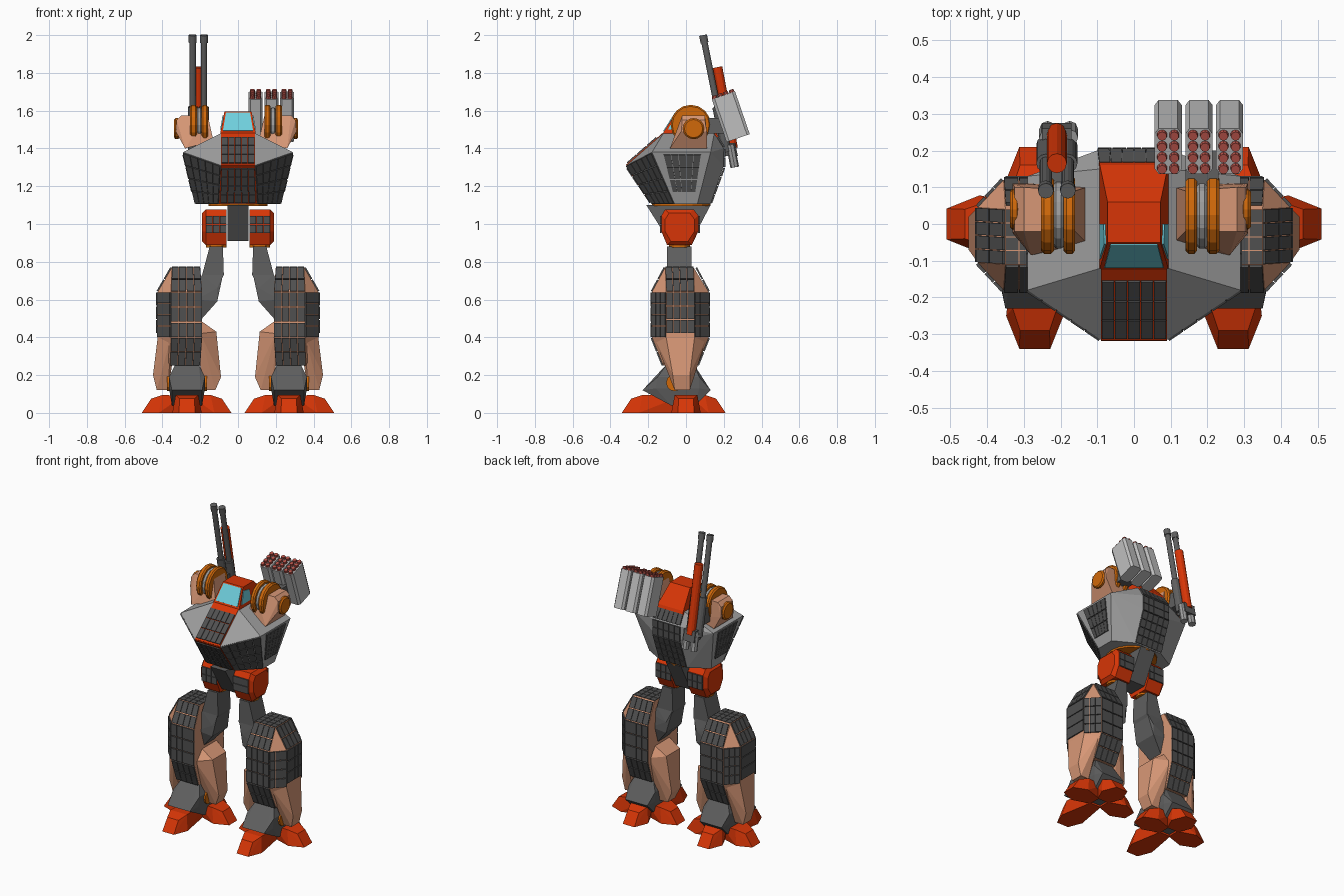
import bpy, bmesh
from math import radians
from mathutils import Vector, Matrix

old = bpy.data.objects.get("Cube")
if old:
    bpy.data.objects.remove(old, do_unlink=True)


def material(name, r, g, b):
    mat = bpy.data.materials.new(name)
    mat.use_nodes = True
    mat.diffuse_color = (r, g, b, 1)
    shader = next(n for n in mat.node_tree.nodes if n.type == 'BSDF_PRINCIPLED')
    shader.inputs["Base Color"].default_value = (r, g, b, 1)
    return mat


TAN = material("tan armour", .68, .31, .18)
RED = material("red orange", .68, .036, .002)
ORANGE = material("amber joint", .63, .14, .003)
TILE = material("charcoal tile", .08, .08, .08)
STEEL = material("steel grey", .115, .115, .115)
DECK = material("deck grey", .34, .34, .34)
POD = material("pale grey", .52, .52, .52)
GLASS = material("cyan glass", .16, .62, .72)
WARHEAD = material("warhead red", .5, .09, .07)


def finish(name, bm, mat, mirror=False, shift=0):
    bmesh.ops.recalc_face_normals(bm, faces=bm.faces)
    mesh = bpy.data.meshes.new(name)
    bm.to_mesh(mesh)
    bm.free()
    mesh.materials.append(mat)
    obj = bpy.data.objects.new(name, mesh)
    bpy.context.collection.objects.link(obj)
    obj.location.x = shift
    if mirror:
        obj.modifiers.new("mirror", 'MIRROR').use_mirror_merge = False
    return obj


def hull(name, mat, rows, centred=False, **options):
    """Convex solid; each row is x, front y, back y, z."""
    bm = bmesh.new()
    for x, front, back, z in rows:
        for side in ((x, -x) if centred else (x,)):
            for y in (front, back):
                bm.verts.new((side, y, z))
    bmesh.ops.convex_hull(bm, input=bm.verts)
    loose = [v for v in bm.verts if not v.link_faces]
    bmesh.ops.delete(bm, geom=loose, context='VERTS')
    bmesh.ops.dissolve_limit(bm, angle_limit=radians(2), verts=bm.verts, edges=bm.edges)
    return finish(name, bm, mat, **options)


def tube(name, mat, start, end, radius, sides=12, bevel=0, **options):
    start, end = Vector(start), Vector(end)
    axis = end - start
    turn = axis.to_track_quat('Z', 'Y').to_matrix().to_4x4()
    bm = bmesh.new()
    bmesh.ops.create_cone(bm, cap_ends=True, segments=sides, radius1=radius, radius2=radius,
                          depth=axis.length, matrix=Matrix.Translation((start + end) / 2) @ turn)
    obj = finish(name, bm, mat, **options)
    if bevel:
        mod = obj.modifiers.new("bevel", 'BEVEL')
        mod.width, mod.segments = bevel, 1
    return obj


def tiles(name, quad, columns=1, rows=1, mat=TILE, gap=.035, height=.008, **options):
    """Grid of raised plates over a quad given counter-clockwise from outside."""
    a, b, c, d = map(Vector, quad)
    bm = bmesh.new()

    def at(u, v):
        return a.lerp(b, u).lerp(d.lerp(c, u), v)

    for i in range(columns):
        for j in range(rows):
            left, right = (i + gap) / columns, (i + 1 - gap) / columns
            low, high = (j + gap) / rows, (j + 1 - gap) / rows
            ring = [at(left, low), at(right, low), at(right, high), at(left, high)]
            out = (ring[2] - ring[0]).cross(ring[3] - ring[1]).normalized()
            base = [bm.verts.new(p - out * .001) for p in ring]
            top = [bm.verts.new(p + out * height) for p in ring]
            bm.faces.new(top)
            bm.faces.new(base[::-1])
            for k in range(4):
                n = (k + 1) % 4
                bm.faces.new((base[k], base[n], top[n], top[k]))
    return finish(name, bm, mat, **options)


def band(width_low, y_low, z_low, width_high, y_high, z_high):
    """Quad across the centre line; negative widths make it face backwards."""
    return [(-width_low, y_low, z_low), (width_low, y_low, z_low),
            (width_high, y_high, z_high), (-width_high, y_high, z_high)]


# Feet: four tapered toes around a dark sole
FOOT = Vector((.27, 0, 0))
for toe, direction, reach in (("front", (0, -1), .34), ("back", (0, 1), .21),
                              ("outer", (1, 0), .24), ("inner", (-1, 0), .235)):
    d = Vector((*direction, 0))
    w = Vector((-d.y, d.x, 0))
    bm = bmesh.new()
    for along, wide, z in ((.035, .04, 0), (reach - .09, .078, 0), (reach, .042, 0), (.02, .05, .09),
                           (reach - .11, .06, .095), (reach - .05, .04, .075)):
        for sign in (1, -1):
            bm.verts.new(FOOT + d * along + w * wide * sign + Vector((0, 0, z)))
    bmesh.ops.convex_hull(bm, input=bm.verts)
    finish(toe + "_toe", bm, RED, mirror=True)
tube("sole", STEEL, (.27, 0, .01), (.27, 0, .09), .065, 8, mirror=True)

# Ankles
hull("ankle", STEEL, [(.19, -.23, .13, .12), (.35, -.23, .13, .12), (.175, -.16, .07, .13),
     (.365, -.16, .07, .13), (.175, -.15, .07, .19), (.365, -.15, .07, .19), (.21, -.1, .04, .26),
     (.33, -.1, .04, .26), (.19, -.08, .05, .04), (.35, -.08, .05, .04)], mirror=True)
tube("ankle_hub", ORANGE, (.165, -.06, .16), (.375, -.06, .16), .045, mirror=True)

# Shins: armoured knee block with an outer and an inner lower fin
hull("knee_armour", TAN, [(.2, -.11, .04, .77), (.35, -.11, .04, .77)]
     + [(x, f, b, z) for z in (.64, .4) for x, f, b in
        ((.19, -.18, .12), (.355, -.18, .12), (.425, -.105, .045))]
     + [(.2, -.12, .06, .25), (.36, -.12, .06, .25)], mirror=True)
hull("outer_shin_fin", TAN, [(.355, -.17, .11, .4), (.425, -.105, .045, .4), (.45, -.07, .02, .2),
     (.43, -.06, .02, .12), (.37, -.06, .02, .12), (.35, -.1, .05, .25)], mirror=True)
hull("inner_shin_fin", TAN, [(.2, -.1, .05, .49), (.115, -.1, .04, .43), (.2, -.16, .1, .42),
     (.09, -.07, .02, .19), (.12, -.06, .02, .12), (.18, -.06, .02, .12), (.2, -.1, .05, .25)], mirror=True)


def both_ends(name, quad, columns, rows):
    """Tiles on the front of the shin and their reflection on its back."""
    tiles("front_" + name, quad, columns, rows, mirror=True)
    a, b, c, d = [(x, -.06 - y, z) for x, y, z in quad]
    tiles("back_" + name, (b, a, d, c), columns, rows, mirror=True)


both_ends("knee_tiles", [(.19, -.18, .64), (.355, -.18, .64), (.35, -.11, .77), (.2, -.11, .77)], 4, 2)
both_ends("shin_tiles", [(.19, -.18, .4), (.355, -.18, .4), (.355, -.18, .64), (.19, -.18, .64)], 4, 3)
both_ends("lower_shin_tiles", [(.2, -.12, .25), (.36, -.12, .25), (.355, -.18, .4), (.19, -.18, .4)], 4, 2)
both_ends("corner_tiles", [(.355, -.18, .4), (.425, -.105, .4), (.425, -.105, .64), (.355, -.18, .64)], 3, 4)
tiles("outer_shin_tiles", [(.425, -.105, .42), (.425, .045, .42), (.425, .045, .64), (.425, -.105, .64)],
      4, 3, mirror=True)
tiles("outer_knee_tiles", [(.425, -.105, .64), (.425, .045, .64), (.35, .04, .77), (.35, -.11, .77)],
      4, 2, mirror=True)
tiles("knee_top_tiles", [(.2, -.11, .766), (.35, -.11, .766), (.35, .04, .766), (.2, .04, .766)],
      4, 4, mirror=True)

# Thighs
hull("upper_thigh", STEEL, [(.08, -.1, .03, .88), (.15, -.1, .03, .88), (.075, -.1, .03, .73),
     (.19, -.1, .03, .73), (.11, -.09, .02, .66), (.2, -.09, .02, .66)], mirror=True)
hull("lower_thigh", STEEL, [(.08, -.1, .03, .73), (.19, -.1, .03, .73), (.11, -.11, .05, .66),
     (.11, -.11, .05, .59), (.19, -.08, .02, .5), (.22, -.11, .05, .6), (.22, -.1, .04, .68)], mirror=True)
tube("hip_ring", ORANGE, (.115, -.035, .875), (.115, -.035, .91), .055, mirror=True)

# Hips and pelvis
hull("hip", RED, [(x, f + inset, b - inset, z) for x, inset in ((.06, 0), (.17, 0), (.19, .02))
     for f, b, z in ((-.11, .04, 1.078 - inset), (-.13, .065, 1.045 - inset),
                     (-.13, .065, .96), (-.1, .03, .888 + inset))], mirror=True)
tiles("front_hip_tiles", [(.06, -.13, .95), (.17, -.13, .95), (.17, -.13, 1.045), (.06, -.13, 1.045)],
      3, 2, mirror=True)
tiles("back_hip_tiles", [(.17, .065, .95), (.06, .065, .95), (.06, .065, 1.045), (.17, .065, 1.045)],
      3, 2, mirror=True)
hull("pelvis", STEEL, [(.055, -.21, .13, 1.1), (.055, -.09, .03, .91)], centred=True)
tube("waist_ring", ORANGE, (0, -.025, 1.094), (0, -.025, 1.108), .155, 16)

# Torso: wedge-shaped hull
hull("torso", DECK, [(.1, -.18, .13, 1.105), (.225, -.06, .06, 1.105), (.09, -.315, .2, 1.31),
     (.29, -.18, .13, 1.38), (.1, .2, .2, 1.4), (.09, -.12, .15, 1.48)], centred=True)

# Chest and back armour
tiles("lower_chest_plate", band(.1, -.18, 1.11, .09, -.315, 1.31), mat=RED, gap=0, height=.004)
tiles("upper_chest_plate", band(.09, -.315, 1.31, .09, -.12, 1.48), mat=RED, gap=0, height=.004)
tiles("lower_chest_tiles", band(.095, -.183, 1.115, .088, -.308, 1.3), 5, 4, height=.011)
tiles("upper_chest_tiles", band(.088, -.308, 1.316, .088, -.15, 1.454), 5, 3, height=.011)
tiles("lower_back_tiles", band(-.1, .13, 1.11, -.1, .2, 1.3), 5, 4)
tiles("upper_back_tiles", band(-.1, .2, 1.3, -.1, .2, 1.4), 5, 2)
tiles("back_deck_tiles", band(-.1, .2, 1.405, -.095, .16, 1.466), 6, 1)
tiles("flank_tiles", [(.1, -.18, 1.11), (.225, -.06, 1.11), (.29, -.18, 1.38), (.09, -.315, 1.31)],
      5, 4, mirror=True)
tiles("side_tiles", [(.24, -.07, 1.17), (.24, .05, 1.17), (.287, .08, 1.37), (.287, -.12, 1.37)],
      5, 3, mirror=True)

# Cockpit
hull("cockpit", RED, [(.095, -.125, .17, 1.46), (.093, -.12, .16, 1.485), (.072, -.05, .06, 1.595)],
     centred=True)
tiles("windscreen", band(.08, -.116, 1.492, .064, -.055, 1.588), mat=GLASS, gap=0, height=.004)
tiles("side_window", [(.0905, -.095, 1.5), (.0905, 0, 1.5), (.079, 0, 1.565), (.077, -.055, 1.575)],
      mat=GLASS, gap=0, height=.004, mirror=True)

# Shoulders: tan housing, twin-flanged wheel and end cap
place = dict(mirror=True, shift=-.01)
hull("shoulder", TAN, [(.12, -.05, .1, 1.44), (.27, -.085, .11, 1.4), (.32, -.025, .11, 1.49),
     (.315, -.02, .1, 1.55), (.29, -.02, .1, 1.575), (.15, -.02, .09, 1.575)], **place)
for part, x0, x1, radius, mat in (("inner_flange", .15, .182, .106, ORANGE),
                                  ("wheel_hub", .18, .21, .092, DECK),
                                  ("outer_flange", .208, .243, .106, ORANGE),
                                  ("shoulder_cap", .3, .328, .056, ORANGE)):
    cy, cz = (.04, 1.505) if "cap" in part else (.025, 1.525)
    tube(part, mat, (x0, cy, cz), (x1, cy, cz), radius, 16, .008, **place)

# Twin cannon behind the right shoulder
for side, x in (("left", -.18), ("right", -.24)):
    tube(side + "_barrel", STEEL, (x, .21, 1.4), (x, .09, 2), .017)
    tube(side + "_muzzle", STEEL, (x, .098, 1.96), (x, .09, 2), .021)
    tube(side + "_sleeve", STEEL, (x, .215, 1.38), (x, .165, 1.62), .026)
    tube(side + "_breech", DECK, (x + .005, .258, 1.3), (x + .005, .235, 1.42), .023, 8)
tube("cannon_recoil_tube", RED, (-.21, .248, 1.4), (-.21, .165, 1.83), .027)
hull("cannon_mount", STEEL, [(-.25, .08, .22, 1.44), (-.17, .08, .22, 1.44),
                             (-.25, .08, .19, 1.54), (-.17, .08, .19, 1.54)])
hull("breech_block", STEEL, [(-.25, .2, .275, 1.36), (-.17, .2, .275, 1.36),
                             (-.25, .19, .26, 1.43), (-.17, .19, .26, 1.43)])

# Three missile pods behind the left shoulder
tilt = Matrix.Translation((0, .237, 1.568)) @ Matrix.Rotation(radians(19), 4, 'X')
hull("pod_mount", STEEL, [(x, .08, .2, z) for x in (.14, .23) for z in (1.48, 1.56)])
for name, x in (("inner", .093), ("middle", .177), ("outer", .26)):
    rows = [(w, -h, h, z) for z in (-.12, .12) for w, h in ((.037, .05), (.026, .065))]
    pod = hull(name + "_missile_pod", POD, rows, centred=True)
    pod.matrix_world = Matrix.Translation((x, 0, 0)) @ tilt
    bm = bmesh.new()
    for i in (-1, 1):
        for j in (-3, -1, 1, 3):
            bmesh.ops.create_cone(bm, cap_ends=True, segments=10, radius1=.0155, radius2=.0125,
                                  depth=.03, matrix=Matrix.Translation((i * .0165, j * .016, .12)))
    missiles = finish(name + "_missiles", bm, WARHEAD)
    missiles.matrix_world = pod.matrix_world.copy()
